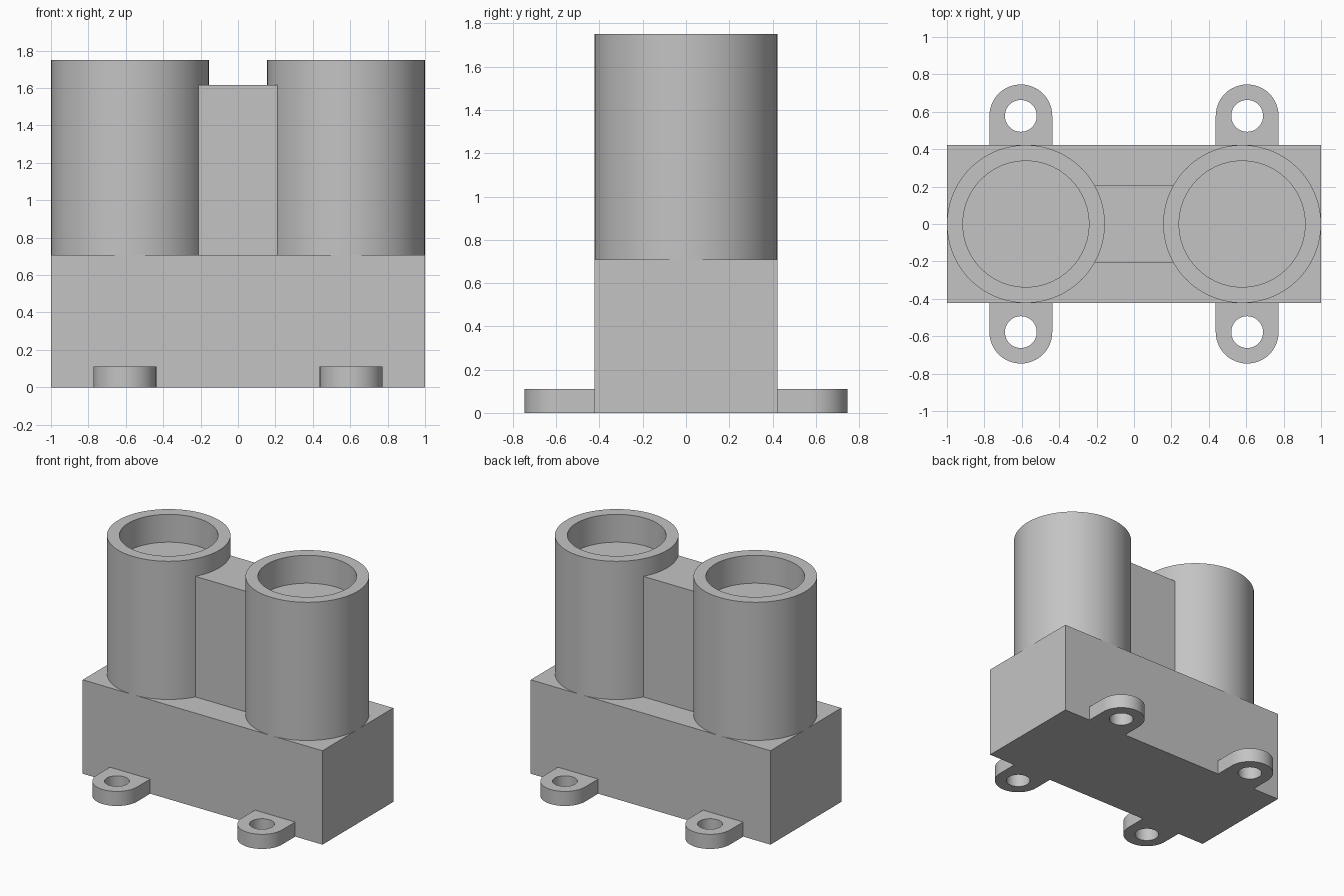
import bpy, bmesh, math

if "Cube" in bpy.data.objects:
    bpy.data.objects.remove(bpy.data.objects["Cube"], do_unlink=True)

grey = bpy.data.materials.new("plain grey")
grey.use_nodes = True
colour = (0.55, 0.55, 0.55, 1)
grey.diffuse_color = colour
grey.node_tree.nodes["Principled BSDF"].inputs["Base Color"].default_value = colour


def finish(name, bm, smooth=False):
    bmesh.ops.recalc_face_normals(bm, faces=bm.faces)
    mesh = bpy.data.meshes.new(name)
    bm.to_mesh(mesh)
    bm.free()
    mesh.materials.append(grey)
    obj = bpy.data.objects.new(name, mesh)
    bpy.context.collection.objects.link(obj)
    if smooth:
        bpy.ops.object.select_all(action='DESELECT')
        obj.select_set(True)
        bpy.context.view_layer.objects.active = obj
        bpy.ops.object.shade_smooth_by_angle(angle=math.radians(30))
    return obj


def box(name, half_x, half_y, z0, z1):
    bm = bmesh.new()
    bmesh.ops.create_cube(bm, size=2)
    for v in bm.verts:
        v.co = (v.co.x * half_x, v.co.y * half_y, z1 if v.co.z > 0 else z0)
    return finish(name, bm)


def tube(name, x):
    # Solid barrel with a shallow round recess in its top
    profile = [(0, BODY_TOP), (0.422, BODY_TOP), (0.422, 1.75),
               (0.337, 1.75), (0.337, 1.54), (0, 1.54)]
    bm = bmesh.new()
    verts = [bm.verts.new((r, 0, z)) for r, z in profile]
    edges = [bm.edges.new(pair) for pair in zip(verts, verts[1:])]
    bmesh.ops.spin(bm, geom=verts + edges, axis=(0, 0, 1), cent=(0, 0, 0),
                   angle=math.tau, steps=96)
    bmesh.ops.remove_doubles(bm, verts=bm.verts, dist=0.0001)
    bmesh.ops.translate(bm, verts=bm.verts, vec=(x, 0, 0))
    return finish(name, bm, True)


def lug(name, x, side):
    # Rounded mounting ear with a screw hole, flush against the body
    n, radius, hole, centre, thick = 64, 0.168, 0.085, 0.578, 0.11
    bm = bmesh.new()
    rings = []
    for i in range(n):
        c, s = math.cos(math.tau * i / n), math.sin(math.tau * i / n)
        k = radius if s >= 0 else radius / max(abs(c), abs(s))
        outer = (c * k, max(s * k, BODY_Y - centre))
        inner = (c * hole, s * hole)
        rings.append([bm.verts.new((x + px, side * (centre + py), z))
                      for (px, py), z in ((outer, 0), (outer, thick), (inner, thick), (inner, 0))])
    for i in range(n):
        a, b = rings[i], rings[(i + 1) % n]
        for j in range(4):
            k = (j + 1) % 4
            bm.faces.new((a[j], b[j], b[k], a[k]))
    return finish(name, bm, True)


BODY_TOP, BODY_Y = 0.708, 0.422

# Base block and the bridge between the barrels
box("body", 1, BODY_Y, 0, BODY_TOP)
box("bridge", 0.225, 0.207, BODY_TOP, 1.617)

# Barrels and mounting ears
for side_name, sx in (("left", 1), ("right", -1)):
    tube(side_name + "_barrel", sx * 0.578)
    for end_name, sy in (("front", -1), ("back", 1)):
        lug(f"{end_name}_{side_name}_lug", sx * 0.605, sy)
